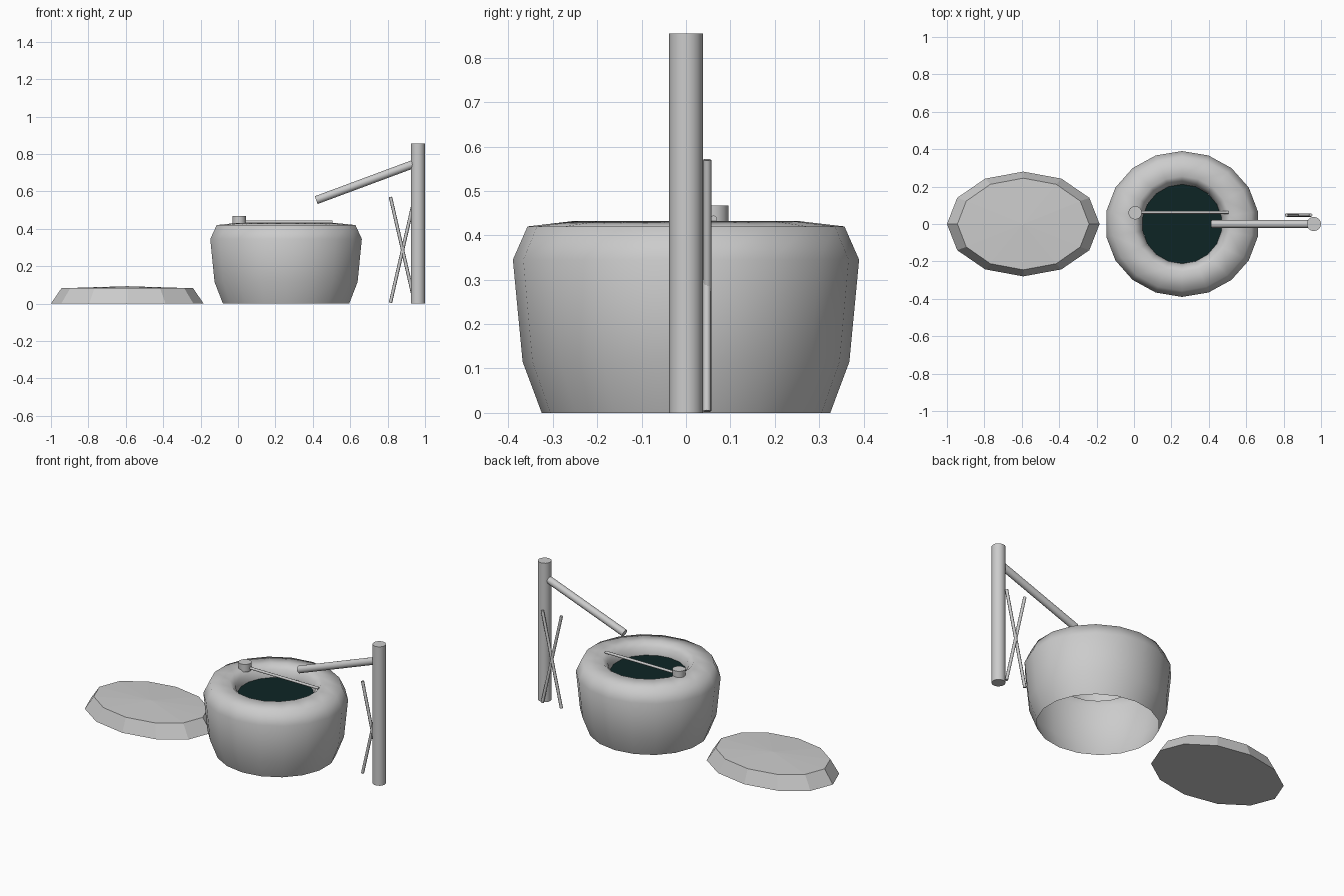
import bpy, bmesh, math
from mathutils import Vector

if "Cube" in bpy.data.objects:
    bpy.data.objects.remove(bpy.data.objects["Cube"])


def material(name, rgb):
    m = bpy.data.materials.new(name)
    m.diffuse_color = (*rgb, 1)
    m.use_nodes = True
    m.node_tree.nodes["Principled BSDF"].inputs["Base Color"].default_value = m.diffuse_color
    return m


STONE = material("stone_grey", (0.6, 0.6, 0.6))
WATER = material("dark_water", (0.004, 0.018, 0.018))


def finish(bm, name, mat, smooth=None, outward=True):
    if outward:
        bmesh.ops.recalc_face_normals(bm, faces=bm.faces)
    me = bpy.data.meshes.new(name)
    bm.to_mesh(me)
    bm.free()
    me.materials.append(mat)
    ob = bpy.data.objects.new(name, me)
    bpy.context.collection.objects.link(ob)
    if smooth is not None:
        bpy.ops.object.select_all(action='DESELECT')
        ob.select_set(True)
        bpy.context.view_layer.objects.active = ob
        bpy.ops.object.shade_smooth_by_angle(angle=math.radians(smooth))
    return ob


def ring(bm, cx, rx, ry, z, n, start=0.0):
    return [bm.verts.new((cx + rx * math.cos(start + i * math.tau / n),
                          ry * math.sin(start + i * math.tau / n), z))
            for i in range(n)]


def bridge(bm, a, b):
    n = len(a)
    for i in range(n):
        j = (i + 1) % n
        bm.faces.new((a[i], a[j], b[j], b[i]))


def rod(name, a, b, r, sides):
    """Capped cylinder between two points."""
    a, b = Vector(a), Vector(b)
    bm = bmesh.new()
    bmesh.ops.create_cone(bm, cap_ends=True, segments=sides, radius1=r, radius2=r,
                          depth=(b - a).length)
    bmesh.ops.rotate(bm, verts=bm.verts,
                     matrix=(b - a).to_track_quat('Z', 'Y').to_matrix())
    bmesh.ops.translate(bm, verts=bm.verts, vec=(a + b) / 2)
    return finish(bm, name, STONE, 50)


# Basin: hollow shell, rounded lip and short inner wall, open underneath
BX, SIDES, START = 0.257, 18, math.pi / 2
profile = [(0.325, 0.0), (0.368, 0.115), (0.390, 0.345), (0.357, 0.42),
           (0.255, 0.432), (0.225, 0.405), (0.212, 0.36), (0.212, 0.268)]
bm = bmesh.new()
rings = [ring(bm, BX, r * (1.055 if r > 0.3 else 1.01), r, z, SIDES, START)
         for r, z in profile]
for lower, upper in zip(rings, rings[1:]):
    bridge(bm, lower, upper)
finish(bm, "basin", STONE, 100, outward=False)

# Water surface
bm = bmesh.new()
bm.faces.new(ring(bm, BX, 0.214, 0.212, 0.362, SIDES, START))
finish(bm, "water", WATER, outward=False)

# Stepping stone: bevelled twelve-sided oval with a slightly raised middle
bm = bmesh.new()
base = ring(bm, -0.592, 0.408, 0.28, 0.0, 12)
top = ring(bm, -0.592, 0.352, 0.245, 0.082, 12)
bridge(bm, base, top)
bm.faces.new(base[::-1])
peak = bm.verts.new((-0.592, 0, 0.093))
for i in range(12):
    bm.faces.new((top[i], top[(i + 1) % 12], peak))
finish(bm, "stepping_stone", STONE)

# Upright post and sloping spout
rod("post", (0.962, 0, 0), (0.962, 0, 0.855), 0.038, 16)
rod("spout", (0.962, 0, 0.755), (0.418, 0, 0.553), 0.022, 12)

# Crossed support sticks behind the post
rod("stick_a", (0.815, 0.047, 0.57), (0.945, 0.047, 0.004), 0.009, 8)
rod("stick_b", (0.815, 0.048, 0.004), (0.945, 0.048, 0.57), 0.009, 8)

# Ladle resting across the rim
rod("ladle_cup", (0.006, 0.06, 0.42), (0.006, 0.06, 0.467), 0.036, 16)
rod("ladle_handle", (0.01, 0.062, 0.437), (0.505, 0.062, 0.437), 0.008, 8)
